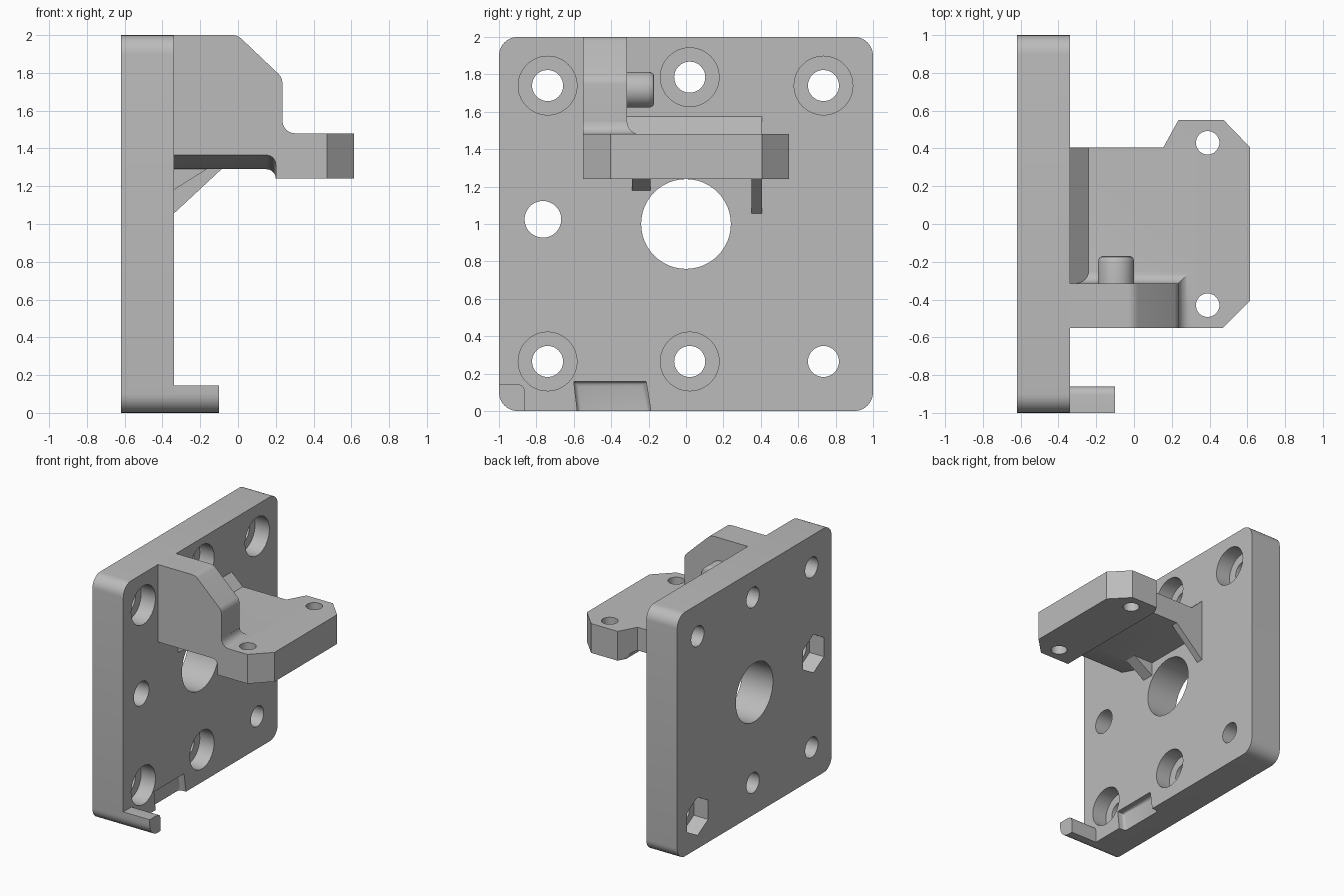
import bpy, bmesh, math
from math import sin, cos, pi

if "Cube" in bpy.data.objects:
    bpy.data.objects.remove(bpy.data.objects["Cube"])

grey = bpy.data.materials.new("plain grey")
grey.use_nodes = True
grey.diffuse_color = (0.5, 0.5, 0.5, 1)
grey.node_tree.nodes["Principled BSDF"].inputs["Base Color"].default_value = (0.5, 0.5, 0.5, 1)


def loft(name, rings):
    """Closed solid through matching rings of 3D points."""
    bm = bmesh.new()
    loops = [[bm.verts.new(p) for p in ring] for ring in rings]
    n = len(loops[0])
    for a, b in zip(loops, loops[1:]):
        for i in range(n):
            j = (i + 1) % n
            bm.faces.new((a[i], a[j], b[j], b[i]))
    bm.faces.new(loops[0])
    bm.faces.new(loops[-1])
    bmesh.ops.recalc_face_normals(bm, faces=bm.faces)
    mesh = bpy.data.meshes.new(name)
    bm.to_mesh(mesh)
    bm.free()
    mesh.materials.append(grey)
    obj = bpy.data.objects.new(name, mesh)
    bpy.context.collection.objects.link(obj)
    return obj


def place(axis, pts, d):
    """Put a flat outline at distance d along an axis."""
    make = {"x": lambda u, v: (d, u, v),
            "y": lambda u, v: (u, d, v),
            "z": lambda u, v: (u, v, d)}[axis]
    return [make(u, v) for u, v in pts]


def prism(name, axis, pts, a, b):
    return loft(name, [place(axis, pts, a), place(axis, pts, b)])


def arc(cu, cv, r, start, end, n):
    return [(cu + r * cos(math.radians(start + (end - start) * i / n)),
             cv + r * sin(math.radians(start + (end - start) * i / n)))
            for i in range(n + 1)]


def circle(u, v, r, n=48, turn=0):
    return arc(u, v, r, turn, turn + 360, n)[:-1]


def combine(target, tool, operation):
    mod = target.modifiers.new("join", "BOOLEAN")
    mod.operation = operation
    mod.solver = "EXACT"
    mod.object = tool
    bpy.context.view_layer.objects.active = target
    bpy.ops.object.modifier_apply(modifier=mod.name)
    bpy.data.objects.remove(tool)


def smooth(obj):
    bpy.ops.object.select_all(action="DESELECT")
    obj.select_set(True)
    bpy.context.view_layer.objects.active = obj
    bpy.ops.object.shade_smooth_by_angle(angle=math.radians(30))


BACK, FACE = -0.62, -0.34

# Mounting plate with rounded corners
R = 0.1
outline = (arc(1 - R, 2 - R, R, 0, 90, 8) + arc(R - 1, 2 - R, R, 90, 180, 8)
           + arc(R - 1, R, R, 180, 270, 8) + arc(1 - R, R, R, 270, 360, 8))
plate = prism("mounting_plate", "x", outline, BACK, FACE)

# Centre bore, side hole and bolt holes
bolts = [(-0.74, 1.74), (0.02, 1.785), (0.735, 1.74), (-0.74, 0.265), (0.02, 0.265)]
plain_hole, side_hole = (0.735, 0.265), (-0.765, 1.025)
holes = [(0, 1, 0.24), (*side_hole, 0.098)]
holes += [(y, z, 0.083) for y, z in bolts + [plain_hole]]
for y, z, r in holes:
    combine(plate, prism("cutter", "x", circle(y, z, r), -0.8, -0.2), "DIFFERENCE")

# Counterbores on the face, hexagonal nut pockets on the back
for y, z in bolts:
    combine(plate, prism("cutter", "x", circle(y, z, 0.157), FACE - 0.13, -0.2), "DIFFERENCE")
for y, z in (plain_hole, side_hole):
    combine(plate, prism("cutter", "x", circle(y, z, 0.157, 6, 30), -0.8, BACK + 0.13), "DIFFERENCE")

# Slanted relief at the bottom edge, with a soft inner rim
rings = []
for x, o in [(-0.3, 0), (-0.38, 0), (-0.388, 0.004), (-0.396, 0.012), (-0.4, 0.024)]:
    rings.append(place("x", [(-0.575 + o, -0.05), (-0.6 + o, 0.157 - o),
                             (-0.213 - o, 0.157 - o), (-0.18 - o, -0.05)], x))
combine(plate, loft("cutter", rings), "DIFFERENCE")
smooth(plate)

# Corner tab following the plate corner
tab_outline = (arc(R - 1, R, R, 180, 270, 8) + [(-0.86, 0)]
               + arc(-0.905, 0.1, 0.045, 0, 90, 5) + [(-1, 0.145)])
tab = prism("corner_tab", "x", tab_outline, FACE, -0.1)
smooth(tab)

# Bracket shelf
shelf = prism("bracket", "z", [
    (FACE, -0.55), (0.47, -0.55), (0.615, -0.405), (0.615, 0.405), (0.475, 0.55),
    (0.235, 0.55), (0.155, 0.405), (FACE, 0.405)], 1.24, 1.48)

# Relief under the shelf, rising toward the front
rings = []
for y, z in [(-0.65, 1.395), (-0.55, 1.365), (-0.3, 1.29), (0.7, 1.29)]:
    rings.append(place("y", [(-0.5, 1.1), (0.2, 1.1)]
                       + arc(0.15, z - 0.05, 0.05, 0, 90, 6) + [(-0.5, z)], y))
combine(shelf, loft("cutter", rings), "DIFFERENCE")

# Upright wall with a sloped shoulder
wall = prism("wall", "y", [(FACE, 1.4), (0.235, 1.4)]
             + arc(0.165, 1.745, 0.07, 0, 45, 5) + arc(-0.03, 1.93, 0.07, 45, 90, 5)
             + [(FACE, 2)], -0.55, -0.315)
combine(shelf, wall, "UNION")

# Fillet skirt where the wall meets the shelf
rings = []
for i in range(7):
    t = i / 6 * pi / 2
    o, z = 0.066 * (1 - sin(t)) + 0.0005, 1.546 - 0.066 * cos(t)
    rings.append(place("z", [(FACE, -0.54), (0.235 + o, -0.54),
                             (0.235 + o, -0.315 + o), (FACE, -0.315 + o)], z))
rings.insert(0, [(x, y, 1.45) for x, y, z in rings[0]])
# Carry the end fillet out to the front face of the wall
rings = [[(x, -0.55 if y == -0.54 else y, z) for x, y, z in ring] for ring in rings]
combine(shelf, loft("skirt", rings), "UNION")

# Bevelled root between shelf and plate
root = prism("root", "y", [(FACE, 1.575), (-0.24, 1.48), (-0.24, 1.44), (FACE, 1.44)], -0.4, 0.405)
combine(shelf, root, "UNION")

# Support ribs below the shelf
for y0, y1, low, reach in [(0.35, 0.405, 1.055, -0.05), (-0.29, -0.19, 1.18, -0.11)]:
    rib = prism("rib", "y", [(FACE, low), (reach, 1.325), (FACE, 1.325)], y0, y1)
    combine(shelf, rib, "UNION")

# Vertical holes in the shelf corners
for y in (-0.43, 0.43):
    combine(shelf, prism("cutter", "z", circle(0.39, y, 0.062), 1.1, 1.6), "DIFFERENCE")
smooth(shelf)

# Round peg on the inner side of the wall
rings = [place("y", circle(-0.095, 1.718, r), y)
         for y, r in [(-0.33, 0.096), (-0.2, 0.096), (-0.187, 0.093), (-0.176, 0.086), (-0.17, 0.074)]]
smooth(loft("wall_peg", rings))
